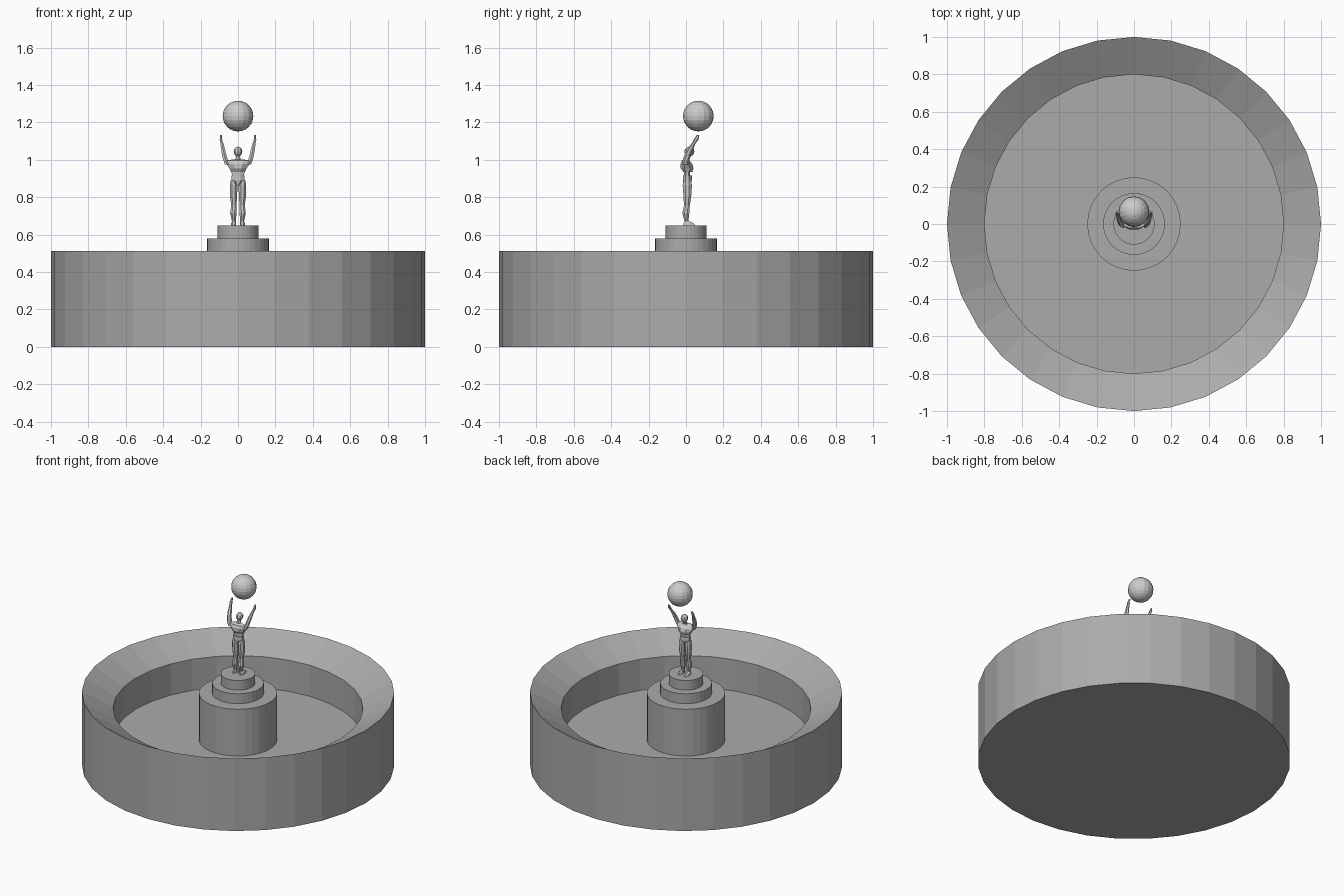
import bpy, bmesh, math
from mathutils import Vector

if "Cube" in bpy.data.objects:
    bpy.data.objects.remove(bpy.data.objects["Cube"])

stone = bpy.data.materials.new("dark_stone")
stone.diffuse_color = (.41, .41, .41, 1)
stone.use_nodes = True
stone.node_tree.nodes["Principled BSDF"].inputs["Base Color"].default_value = stone.diffuse_color


def finish(name, bm, mat=None):
    bmesh.ops.remove_doubles(bm, verts=bm.verts, dist=1e-6)
    bmesh.ops.recalc_face_normals(bm, faces=bm.faces)
    me = bpy.data.meshes.new(name)
    bm.to_mesh(me)
    bm.free()
    if mat:
        me.materials.append(mat)
    ob = bpy.data.objects.new(name, me)
    bpy.context.collection.objects.link(ob)
    return ob


def skin(bm, rings):
    """Bridge successive vertex rings and cap both ends."""
    n = len(rings[0])
    for a, b in zip(rings, rings[1:]):
        for i in range(n):
            j = (i + 1) % n
            bm.faces.new((a[i], a[j], b[j], b[i]))
    bm.faces.new(rings[0])
    bm.faces.new(rings[-1])


def lathe(name, profile, sides=32):
    """Revolve an (r, z) profile round the z axis."""
    bm = bmesh.new()
    angles = [2 * math.pi * i / sides for i in range(sides)]
    skin(bm, [[bm.verts.new((r * math.cos(a), r * math.sin(a), z)) for a in angles]
              for r, z in profile])
    return finish(name, bm, stone)


def loft(name, sections, sides=8, mirror=False):
    """Skin elliptical horizontal sections (x, y, z, rx, ry)."""
    bm = bmesh.new()
    angles = [2 * math.pi * (i + .5) / sides for i in range(sides)]
    for s in ((1, -1) if mirror else (1,)):
        skin(bm, [[bm.verts.new((s * (x + rx * math.cos(a)), y + ry * math.sin(a), z))
                   for a in angles] for x, y, z, rx, ry in sections])
    return finish(name, bm)


def ball(name, loc, r, u, v, scale=(1, 1, 1)):
    bm = bmesh.new()
    bmesh.ops.create_uvsphere(bm, u_segments=u, v_segments=v, radius=r)
    bmesh.ops.scale(bm, vec=scale, verts=bm.verts)
    bmesh.ops.translate(bm, vec=Vector(loc), verts=bm.verts)
    return finish(name, bm)


# Basin with sloping rim and sunken floor
lathe("basin", [(1, 0), (1, .512), (.8, .40), (.8, .18)])

# Stepped pedestal
lathe("pedestal", [(.25, .18), (.25, .51), (.165, .51), (.165, .58),
                   (.11, .58), (.11, .648)])

# Raised ball
ball("raised_ball", (0, .066, 1.234), .082, 16, 12)

# Figure, facing +y
loft("hips", [(0, .005, .862, .010, .018), (0, .007, .890, .038, .026),
              (0, .007, .915, .038, .026)])
loft("waist", [(0, .006, .912, .034, .016), (0, .006, .94, .038, .018)])
loft("chest", [(0, .010, .935, .040, .026), (0, .006, .955, .050, .037),
               (0, .002, .978, .066, .034), (0, -.002, .997, .066, .022),
               (0, .003, 1.003, .024, .016)])
loft("neck", [(0, .003, .998, .014, .013), (0, .016, 1.027, .012, .013)])
ball("head", (0, .018, 1.044), .027, 8, 6, (.85, 1.0, 1.0))
loft("legs", [(.022, .004, .650, .013, .014), (.022, .002, .675, .012, .012),
              (.025, -.001, .715, .018, .020), (.022, .005, .758, .015, .017),
              (.024, .007, .810, .021, .023), (.023, .007, .865, .022, .027),
              (.028, .007, .890, .012, .020)], mirror=True)
loft("feet", [(.025, .017, .648, .014, .036), (.025, .014, .660, .013, .030),
              (.022, .004, .674, .010, .012)], mirror=True)
loft("arms", [(.058, -.004, .975, .013, .018), (.067, .001, 1.0, .014, .018),
              (.075, .011, 1.032, .013, .017), (.080, .023, 1.058, .012, .016),
              (.087, .043, 1.092, .009, .010)], sides=6, mirror=True)
loft("hands", [(.087, .043, 1.090, .008, .010), (.091, .053, 1.108, .008, .013),
               (.091, .064, 1.132, .005, .007)], sides=6, mirror=True)
